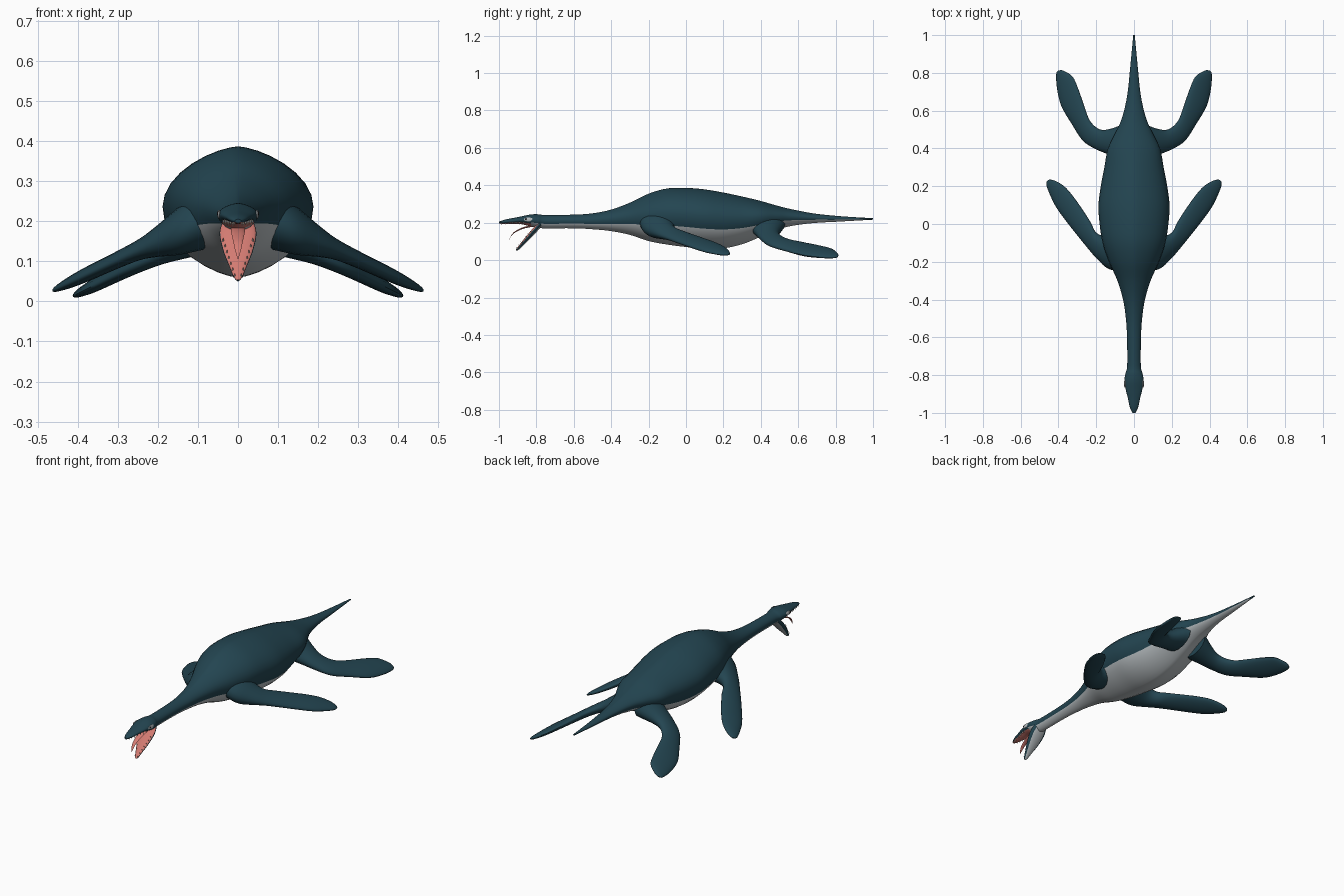
import bpy, bmesh, math
from mathutils import Vector, Matrix

cube = bpy.data.objects.get("Cube")
if cube:
    bpy.data.objects.remove(cube, do_unlink=True)


def material(name, rgb):
    mat = bpy.data.materials.new(name)
    mat.use_nodes = True
    colour = (*rgb, 1)
    mat.diffuse_color = colour
    bsdf = mat.node_tree.nodes["Principled BSDF"]
    bsdf.inputs["Base Color"].default_value = colour
    bsdf.inputs["Roughness"].default_value = 0.7
    return mat


SKIN = material("dark teal skin", (0.017, 0.06, 0.083))
BELLY = material("pale grey belly", (0.5, 0.54, 0.56))
MOUTH = material("pink mouth", (0.66, 0.2, 0.17))
TOOTH = material("ivory tooth", (0.8, 0.78, 0.7))
EYE = material("black eye", (0.01, 0.01, 0.012))


def finish(name, bm, mats, mirror=False):
    """Turn a bmesh into a smooth shaded object."""
    bmesh.ops.recalc_face_normals(bm, faces=bm.faces)
    mesh = bpy.data.meshes.new(name)
    bm.to_mesh(mesh)
    bm.free()
    for mat in mats:
        mesh.materials.append(mat)
    obj = bpy.data.objects.new(name, mesh)
    bpy.context.collection.objects.link(obj)
    bpy.ops.object.select_all(action="DESELECT")
    obj.select_set(True)
    bpy.context.view_layer.objects.active = obj
    bpy.ops.object.shade_smooth_by_angle(angle=math.radians(50))
    if mirror:
        obj.modifiers.new("Mirror", "MIRROR")
    return obj


def smooth_stations(stations, steps):
    """Catmull-Rom interpolation through tuples of numbers."""
    rows = [Vector(s) for s in stations]
    result = []
    for i in range(len(rows) - 1):
        a, b = rows[max(i - 1, 0)], rows[i]
        c, d = rows[i + 1], rows[min(i + 2, len(rows) - 1)]
        for k in range(steps):
            t = k / steps
            result.append(b + (c - a) * (t / 2)
                          + (a * 2 - b * 5 + c * 4 - d) * (t * t / 2)
                          + (b * 3 - a - c * 3 + d) * (t ** 3 / 2))
    result.append(rows[-1])
    return result


def loft(name, stations, place, mats, rule=None, steps=4, sides=32, mirror=False):
    """Skin rings; place(station, cos, sin) gives a point of a ring."""
    bm = bmesh.new()
    angles = [math.tau * i / sides for i in range(sides)]
    rows = smooth_stations(stations, steps)
    rings = [[bm.verts.new(place(s, math.cos(a), math.sin(a))) for a in angles]
             for s in rows]
    for j in range(len(rings) - 1):
        for i in range(sides):
            n = (i + 1) % sides
            face = bm.faces.new((rings[j][i], rings[j][n],
                                 rings[j + 1][n], rings[j + 1][i]))
            if rule:
                face.material_index = rule(
                    math.sin(angles[i] + math.pi / sides), rows[j][0])
    bm.faces.new(rings[0])
    bm.faces.new(rings[-1])
    return finish(name, bm, mats, mirror)


def rounded(value, power):
    return math.copysign(abs(value) ** power, value)


# Body, neck, upper head and tail: y, half width, top, bottom
body_stations = [
    (-1, 0.008, 0.205, 0.195), (-0.97, 0.022, 0.216, 0.193),
    (-0.92, 0.033, 0.226, 0.193), (-0.88, 0.043, 0.234, 0.192),
    (-0.83, 0.051, 0.244, 0.18), (-0.79, 0.045, 0.245, 0.172),
    (-0.75, 0.036, 0.241, 0.17), (-0.6, 0.037, 0.243, 0.17),
    (-0.5, 0.043, 0.25, 0.165), (-0.4, 0.058, 0.27, 0.155),
    (-0.3, 0.088, 0.307, 0.135), (-0.2, 0.132, 0.355, 0.102),
    (-0.1, 0.166, 0.383, 0.083), (0, 0.182, 0.386, 0.07),
    (0.1, 0.188, 0.378, 0.06), (0.2, 0.176, 0.361, 0.063),
    (0.3, 0.157, 0.34, 0.085), (0.4, 0.138, 0.316, 0.125),
    (0.48, 0.1, 0.293, 0.16), (0.56, 0.064, 0.273, 0.182),
    (0.68, 0.036, 0.25, 0.198), (0.82, 0.021, 0.235, 0.206),
    (1, 0.004, 0.224, 0.216)]


def body_point(s, c, sn):
    y, width, top, bottom = s
    middle = bottom + (top - bottom) * 0.55
    reach = top - middle if sn > 0 else middle - bottom
    return (width * rounded(c, 1.35), y, middle + reach * sn)


def body_colour(sn, y):
    if y < -0.83:
        return 2 if sn < -0.6 else 0
    return 1 if sn < -0.45 and y < 0.92 else 0


loft("body", body_stations, body_point, [SKIN, BELLY, MOUTH], body_colour)

# Flippers: leading x, y, trailing x, y, half thickness
front_flipper = [
    (0.03, -0.25, 0.06, -0.02, 0.085), (0.13, -0.24, 0.15, -0.06, 0.062),
    (0.2, -0.18, 0.2, -0.045, 0.04), (0.26, -0.11, 0.23, 0.01, 0.027),
    (0.34, -0.01, 0.275, 0.08, 0.022), (0.41, 0.085, 0.325, 0.15, 0.02),
    (0.445, 0.155, 0.37, 0.2, 0.016), (0.462, 0.2, 0.42, 0.23, 0.01),
    (0.462, 0.225, 0.45, 0.235, 0.003)]
rear_flipper = [
    (0.05, 0.33, 0.05, 0.53, 0.07), (0.14, 0.37, 0.14, 0.5, 0.045),
    (0.2, 0.395, 0.19, 0.505, 0.032), (0.27, 0.44, 0.235, 0.55, 0.025),
    (0.33, 0.53, 0.265, 0.63, 0.022), (0.385, 0.625, 0.295, 0.715, 0.02),
    (0.408, 0.72, 0.325, 0.78, 0.016), (0.412, 0.79, 0.37, 0.81, 0.01),
    (0.405, 0.81, 0.39, 0.815, 0.003)]


def flipper(name, stations, height, slope):
    def point(s, c, sn):
        lead, trail = Vector(s[0:2]), Vector(s[2:4])
        xy = (lead + trail) / 2 + (lead - trail) / 2 * c
        return (xy.x, xy.y, height - slope * xy.x + s[4] * sn)
    loft(name, stations, point, [SKIN], sides=20, mirror=True)


flipper("front_flippers", front_flipper, 0.245, 0.47)
flipper("rear_flippers", rear_flipper, 0.22, 0.5)

# Open lower jaw: distance along the jaw, half width, half thickness
hinge = Vector((0, -0.785, 0.193))
along = Vector((0, -0.66, -0.75))
inward = Vector((0, -0.75, 0.66))


def jaw_point(s, c, sn):
    reach = s[2] * (0.55 if sn > 0 else 1)
    return hinge + along * s[0] + Vector((s[1] * c, 0, 0)) + inward * (reach * sn)


def jaw_colour(sn, distance):
    return 2 if sn > 0.35 else 1 if sn < -0.75 else 0


loft("lower_jaw", [(-0.02, 0.035, 0.016), (0.03, 0.046, 0.018),
                   (0.09, 0.037, 0.016), (0.14, 0.022, 0.012),
                   (0.175, 0.011, 0.009), (0.187, 0.003, 0.004)],
     jaw_point, [SKIN, BELLY, MOUTH], jaw_colour, sides=24)

# Tongue: y, z, half width
loft("tongue", [(-0.81, 0.185, 0.018), (-0.87, 0.172, 0.017),
                (-0.915, 0.15, 0.012), (-0.935, 0.13, 0.008),
                (-0.946, 0.11, 0.002)],
     lambda s, c, sn: (s[2] * c, s[0] + 0.002 * sn, s[1] + 0.005 * sn),
     [MOUTH], sides=12)


# Teeth along both jaws
def teeth(name, start, end, direction, count=7):
    bm = bmesh.new()
    turn = Vector((0, 0, 1)).rotation_difference(direction).to_matrix().to_4x4()
    for i in range(count):
        spot = start.lerp(end, i / (count - 1))
        bmesh.ops.create_cone(bm, cap_ends=True, segments=6, radius1=0.0035,
                              radius2=0, depth=0.016,
                              matrix=Matrix.Translation(spot) @ turn)
    finish(name, bm, [TOOTH], mirror=True)


teeth("upper_teeth", Vector((0.036, -0.87, 0.198)),
      Vector((0.01, -0.985, 0.194)), Vector((0, 0, -1)))
teeth("lower_teeth", hinge + along * 0.06 + Vector((0.037, 0, 0)) + inward * 0.008,
      hinge + along * 0.175 + Vector((0.008, 0, 0)) + inward * 0.005, inward)


# Eye patches and eyes
def oval(name, centre, size, mat):
    bm = bmesh.new()
    bmesh.ops.create_uvsphere(
        bm, u_segments=16, v_segments=10, radius=1,
        matrix=Matrix.Translation(centre) @ Matrix.Diagonal((*size, 1)))
    finish(name, bm, [mat], mirror=True)


oval("eye_patches", (0.0475, -0.842, 0.217), (0.0045, 0.025, 0.011), BELLY)
oval("eyes", (0.0485, -0.855, 0.219), (0.0045, 0.007, 0.006), EYE)
